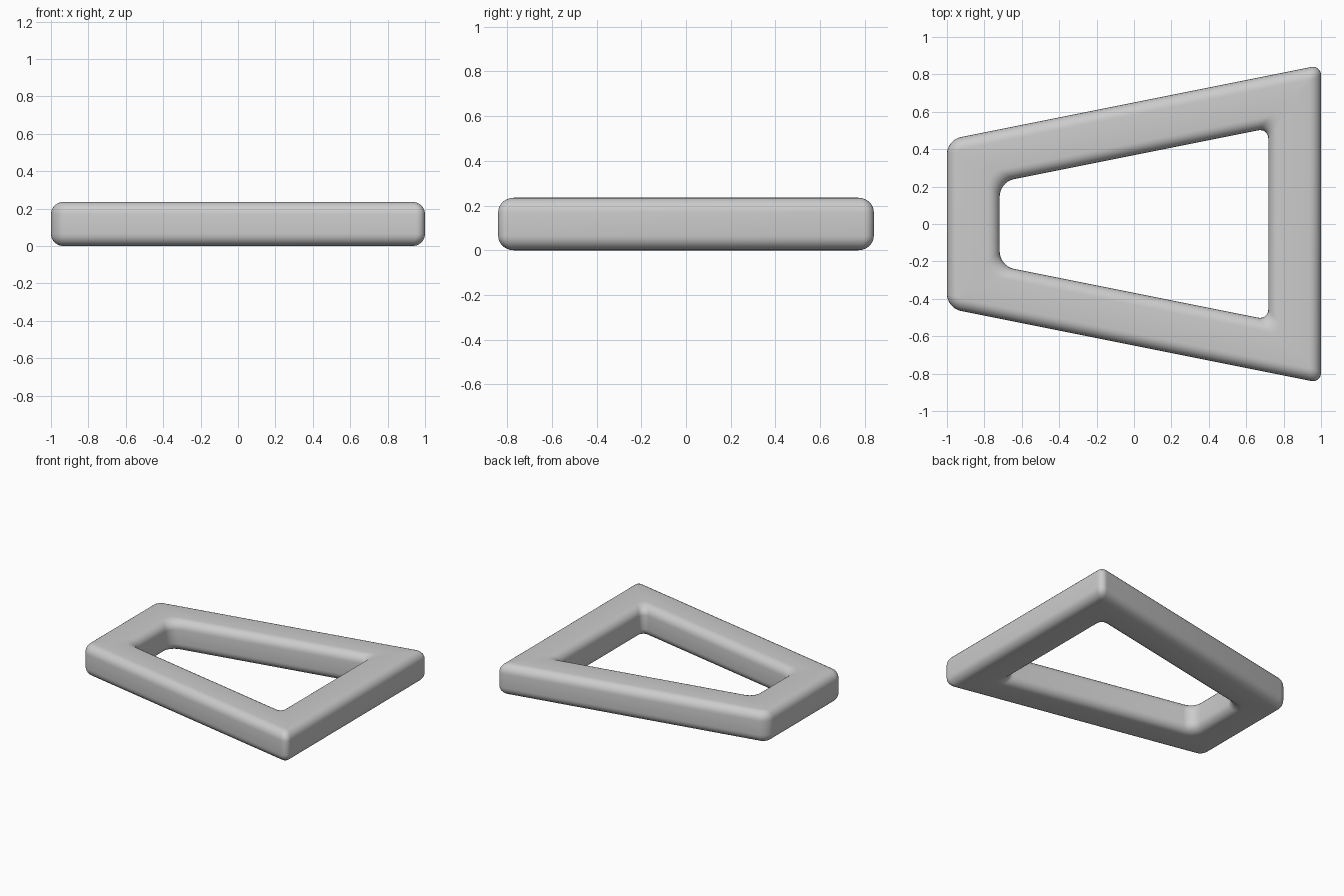
import bpy, bmesh, math
from mathutils import Vector

if "Cube" in bpy.data.objects:
    bpy.data.objects.remove(bpy.data.objects["Cube"])

H, W, R = 0.235, 0.282, 0.065      # height, band width, edge rounding
SEG, CORNER = 6, 8                 # steps per edge rounding and per corner


def outline(d, k):
    """Trapezoid inset by d with rounded corners; k scales the corner size."""
    def y(x):
        return 0.65 - d + 0.2 * x
    a, b = -1 + d, 1 - d
    corners = [Vector(p) for p in ((a, -y(a)), (b, -y(b)), (b, y(b)), (a, y(a)))]
    pts = []
    for i, c in enumerate(corners):
        size = k * (0.055 if c.x > 0 else 0.075)
        u = (corners[i - 1] - c).normalized() * size
        v = (corners[(i + 1) % 4] - c).normalized() * size
        for j in range(CORNER + 1):
            t = math.pi / 2 * j / CORNER
            pts.append(c + u * (1 - math.sin(t)) + v * (1 - math.cos(t)))
    return pts


# Rounded-rectangle cross-section: inset from the outer edge, height
section = []
for cx, cz, start in ((R, R, 180), (W - R, R, 270), (W - R, H - R, 0), (R, H - R, 90)):
    for j in range(SEG + 1):
        t = math.radians(start + 90 * j / SEG)
        section.append((cx + R * math.cos(t), cz + R * math.sin(t)))

# Frame: section swept round the trapezoid
bm = bmesh.new()
rings = []
for d, z in section:
    k = max(0.05, 1 - d / R) if d < R + 1e-5 else 1.0
    if d < W / 2:
        k = max(0.15, 1 - 0.85 * d / R)
    rings.append([bm.verts.new((p.x, p.y, z)) for p in outline(d, k)])
n = len(rings[0])
for i, ring in enumerate(rings):
    nxt = rings[(i + 1) % len(rings)]
    for j in range(n):
        m = (j + 1) % n
        bm.faces.new((ring[j], ring[m], nxt[m], nxt[j]))
bmesh.ops.recalc_face_normals(bm, faces=bm.faces)

mesh = bpy.data.meshes.new("trapezoid_frame")
bm.to_mesh(mesh)
bm.free()
frame = bpy.data.objects.new("trapezoid_frame", mesh)
bpy.context.collection.objects.link(frame)
bpy.context.view_layer.objects.active = frame
frame.select_set(True)
bpy.ops.object.shade_smooth()
